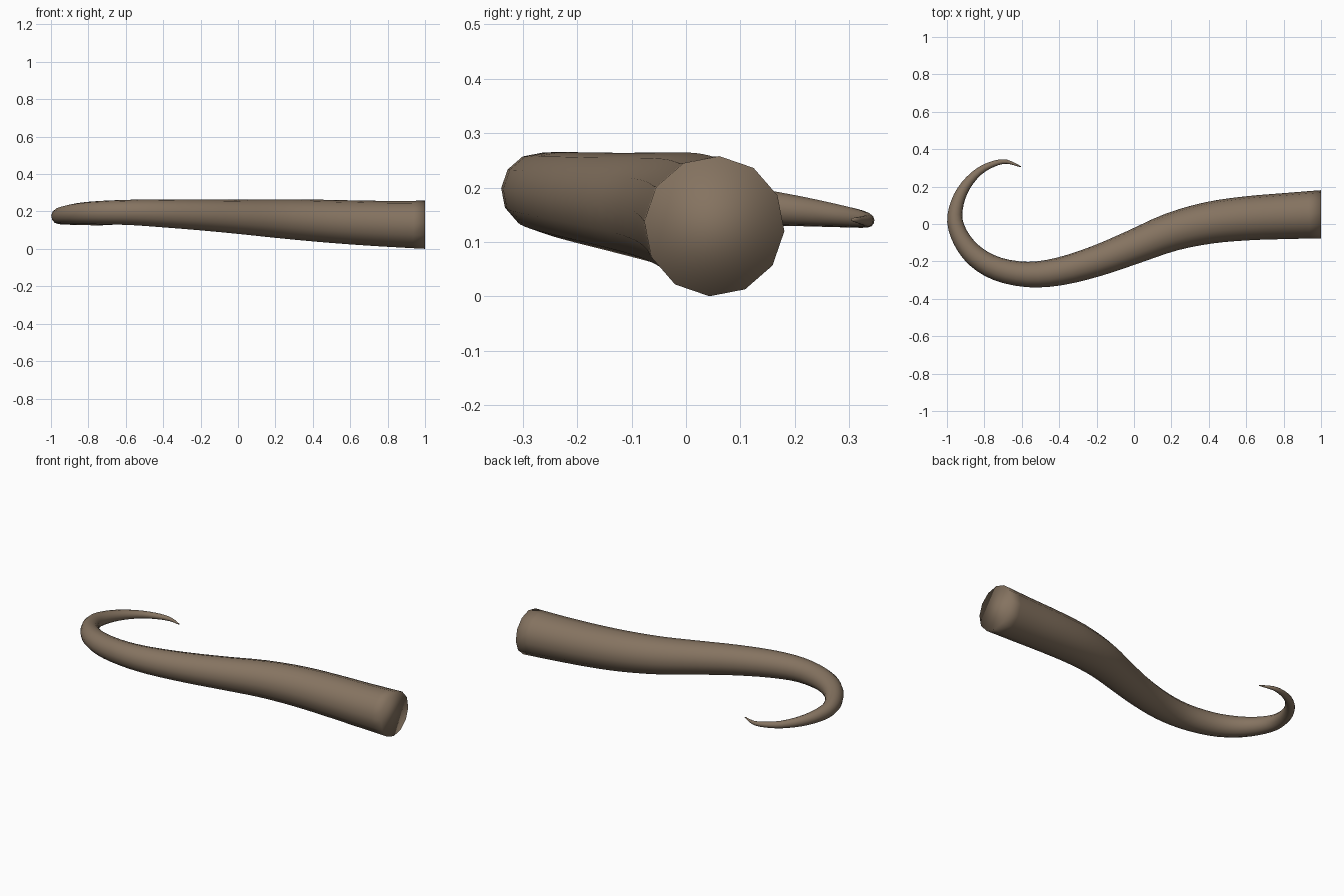
import bpy, bmesh, math
from mathutils import Vector

if "Cube" in bpy.data.objects:
    bpy.data.objects.remove(bpy.data.objects["Cube"])

SIDES = 12
STEPS = 3

# centre line from thick base to curled tip: x, y, z, radius
PATH = [
    (1.0, .052, .129, .129), (.8, .042, .134, .123), (.6, .030, .142, .118),
    (.4, .006, .152, .112), (.2, -.043, .162, .103), (0, -.122, .172, .092),
    (-.2, -.198, .182, .083), (-.4, -.254, .190, .075), (-.57, -.270, .195, .068),
    (-.73, -.240, .194, .063), (-.845, -.175, .190, .057), (-.92, -.085, .183, .049),
    (-.957, .015, .175, .042), (-.944, .115, .166, .035), (-.900, .205, .157, .028),
    (-.830, .280, .148, .021), (-.750, .322, .142, .016), (-.680, .333, .139, .011),
    (-.605, .306, .141, .003),
]


def spline(points, steps):
    """Catmull-Rom through 4D points."""
    p = [Vector(q) for q in points]
    p = [2 * p[0] - p[1]] + p + [2 * p[-1] - p[-2]]
    out = []
    for i in range(1, len(p) - 2):
        a, b, c, d = p[i - 1:i + 3]
        for k in range(steps):
            t = k / steps
            out.append(.5 * (2 * b + (c - a) * t + (2 * a - 5 * b + 4 * c - d) * t**2
                             + (3 * b - a - 3 * c + d) * t**3))
    out.append(p[-2])
    return out


horn_brown = bpy.data.materials.new("horn brown")
horn_brown.diffuse_color = (.235, .172, .118, 1)
horn_brown.use_nodes = True
horn_brown.node_tree.nodes["Principled BSDF"].inputs["Base Color"].default_value = horn_brown.diffuse_color

# tapered tube: one ring per path sample
pts = spline(PATH, STEPS)
bm = bmesh.new()
rings = []
for i, p in enumerate(pts):
    t = (pts[min(i + 1, len(pts) - 1)] - pts[max(i - 1, 0)]).to_3d()
    if i == 0:
        t = Vector((-1, 0, 0))          # base is cut square
    t.normalize()
    side = t.cross(Vector((0, 0, 1))).normalized()
    up = side.cross(t)
    ring = []
    for k in range(SIDES):
        a = math.radians(-4) + k * math.tau / SIDES
        ring.append(bm.verts.new(p.to_3d() + p.w * (side * math.cos(a) + up * math.sin(a))))
    rings.append(ring)

for r0, r1 in zip(rings, rings[1:]):
    for k in range(SIDES):
        n = (k + 1) % SIDES
        bm.faces.new((r0[k], r0[n], r1[n], r1[k]))

# base and tip caps
bm.faces.new(rings[0])
bm.faces.new(rings[-1])
bmesh.ops.recalc_face_normals(bm, faces=bm.faces)
for f in bm.faces:
    f.smooth = True

mesh = bpy.data.meshes.new("curled_horn")
bm.to_mesh(mesh)
bm.free()
mesh.materials.append(horn_brown)
horn = bpy.data.objects.new("curled_horn", mesh)
bpy.context.collection.objects.link(horn)
